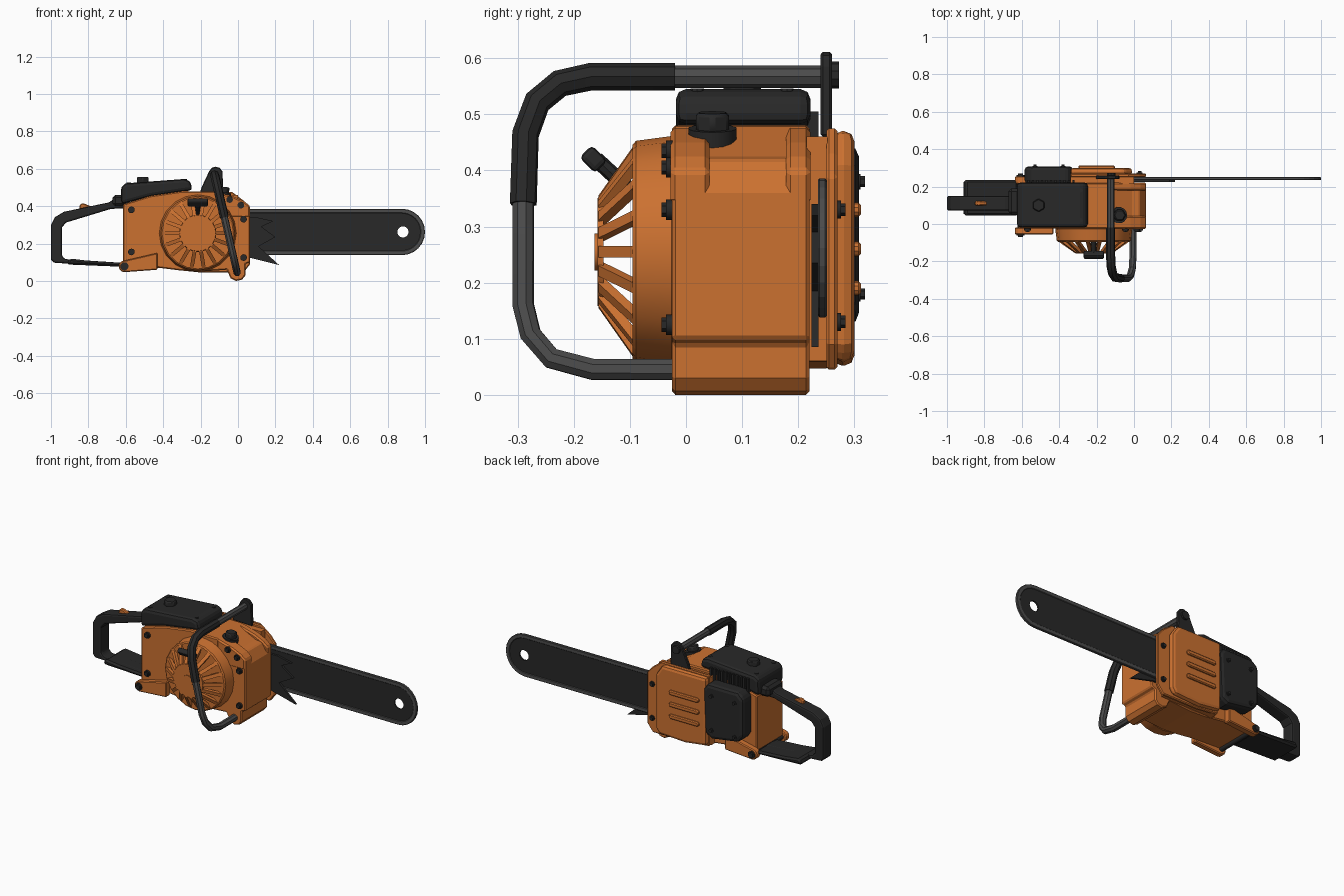
import bpy, bmesh, math
from mathutils import Vector, Matrix

if "Cube" in bpy.data.objects:
    bpy.data.objects.remove(bpy.data.objects["Cube"])


def material(name, rgb):
    m = bpy.data.materials.new(name)
    m.diffuse_color = (*rgb, 1)
    m.use_nodes = True
    m.node_tree.nodes["Principled BSDF"].inputs["Base Color"].default_value = m.diffuse_color
    return m


ORANGE = material("orange", (0.60, 0.165, 0.03))
BLACK = material("black", (0.021, 0.021, 0.021))
GREY = material("steel grey", (0.07, 0.07, 0.07))


def finish(name, bm, mat, bevel=0, segs=1, smooth=False):
    bmesh.ops.recalc_face_normals(bm, faces=bm.faces)
    me = bpy.data.meshes.new(name)
    bm.to_mesh(me)
    bm.free()
    me.materials.append(mat)
    ob = bpy.data.objects.new(name, me)
    bpy.context.collection.objects.link(ob)
    if bevel:
        b = ob.modifiers.new("bevel", "BEVEL")
        b.width, b.segments = bevel, segs
        b.limit_method, b.angle_limit = "ANGLE", math.radians(40)
    if smooth:
        bpy.ops.object.select_all(action="DESELECT")
        ob.select_set(True)
        bpy.context.view_layer.objects.active = ob
        bpy.ops.object.shade_smooth_by_angle(angle=math.radians(35))
    return ob


def prism(name, pts, y0, y1, mat, bevel=0, segs=1, hole=None, bm=None, mtx=None):
    """Extrude an (x, z) outline along y, optionally with a hole."""
    own = bm is None
    bm = bm or bmesh.new()
    if hole:
        edges = []
        for loop in (pts, hole):
            vs = [bm.verts.new((x, y0, z)) for x, z in loop]
            edges += [bm.edges.new((vs[i - 1], vs[i])) for i in range(len(vs))]
        geom = bmesh.ops.triangle_fill(bm, edges=edges, use_beauty=True)["geom"]
        faces = [g for g in geom if isinstance(g, bmesh.types.BMFace)]
        ext = bmesh.ops.extrude_face_region(bm, geom=faces, use_keep_orig=True)["geom"]
        for g in ext:
            if isinstance(g, bmesh.types.BMVert):
                g.co.y = y1
    else:
        a, b = ([bm.verts.new((x, y, z)) for x, z in pts] for y in (y0, y1))
        if mtx:
            for v in a + b:
                v.co = mtx @ v.co
        bm.faces.new(a)
        bm.faces.new(b[::-1])
        for i in range(len(pts)):
            bm.faces.new((a[i - 1], b[i - 1], b[i], a[i]))
    if own:
        return finish(name, bm, mat, bevel, segs)


def box(name, x, y, z, mat, bevel=0, segs=1):
    return prism(name, [(x[0], z[0]), (x[1], z[0]), (x[1], z[1]), (x[0], z[1])], *y, mat, bevel, segs)


def cyl(name, p0, p1, r0, mat, r1=None, n=12, bevel=0):
    p0, p1 = Vector(p0), Vector(p1)
    d = p1 - p0
    m = Matrix.Translation((p0 + p1) / 2) @ d.to_track_quat("Z", "Y").to_matrix().to_4x4()
    bm = bmesh.new()
    bmesh.ops.create_cone(bm, cap_ends=True, segments=n, radius1=r0,
                          radius2=r0 if r1 is None else r1, depth=d.length, matrix=m)
    return finish(name, bm, mat, bevel, 1, True)


def bolt(name, x, z, y, side, r=0.016):
    cyl(name, (x, y - side * 0.01, z), (x, y + side * 0.006, z), r, BLACK, n=12)
    cyl(name + "_head", (x, y, z), (x, y + side * 0.014, z), r * 0.7, BLACK, n=6)


def tube(name, path, r, mat):
    cu = bpy.data.curves.new(name, "CURVE")
    cu.dimensions, cu.bevel_depth, cu.bevel_resolution, cu.use_fill_caps = "3D", r, 2, True
    sp = cu.splines.new("POLY")
    sp.points.add(len(path) - 1)
    for p, (y, z) in zip(sp.points, path):
        p.co = (-0.125 + (0.567 - z) * 0.23, y, z, 1)
    cu.materials.append(mat)
    ob = bpy.data.objects.new(name, cu)
    bpy.context.collection.objects.link(ob)
    bpy.ops.object.select_all(action="DESELECT")
    ob.select_set(True)
    bpy.context.view_layer.objects.active = ob
    bpy.ops.object.convert(target="MESH")
    bpy.ops.object.shade_smooth_by_angle(angle=math.radians(35))


def circle(cx, cz, r, n=16, a0=0, a1=360):
    k = n if a1 - a0 == 360 else n - 1
    return [(cx + r * math.cos(math.radians(a0 + (a1 - a0) * i / k)),
             cz + r * math.sin(math.radians(a0 + (a1 - a0) * i / k))) for i in range(n)]


# Engine body with its rounded front foot
prism("engine_body", [(-.615, .08), (-.615, .41), (-.47, .455), (-.3, .48), (-.12, .478), (-.01, .425),
      (.03, .42), (.065, .36), (.065, .1), (.04, .09), (.04, .03), (.022, .007), (-.01, 0), (-.04, .015),
      (-.06, .06), (-.2, .05), (-.3, .055), (-.42, .07)], -.025, .22, ORANGE, .006)
for nm, y in (("front", (-.028, .042)), ("back", (.178, .222))):
    prism(f"corner_block_{nm}", [(-.12, .478), (-.02, .45), (.035, .425), (.065, .4), (.065, .34), (-.12, .34)],
          *y, ORANGE, .008)

# Starter cover: stepped disc, open cone of ribs, hub
FX, FZ = -.215, .255
cyl("starter_cover", (FX, -.02, FZ), (FX, -.095, FZ), .207, ORANGE, .197, 20, .006)
bm = bmesh.new()
for i in range(18):
    turn = Matrix.Translation((FX, 0, FZ)) @ Matrix.Rotation(i * math.tau / 18, 4, "Y") @ Matrix.Rotation(math.pi / 2, 4, "X")
    # local x is radius, local z becomes -y, local y becomes thickness
    prism("", [(.195, .09), (.1, .156), (.07, .156), (.165, .09)], -.01, .01, ORANGE, bm=bm, mtx=turn)
finish("starter_ribs", bm, ORANGE)
cyl("starter_hub", (FX, -.147, FZ), (FX, -.158, FZ), .1, ORANGE, .096, 20)
cyl("starter_hub_cap", (FX, -.15, FZ), (FX, -.163, FZ), .033, ORANGE, n=16)

# Starter pull grip
cyl("pull_stem", (FX, -.09, .355), (FX, -.16, .42), .014, BLACK, n=8)
grip = box("pull_grip", (-.055, .055), (-.02, .02), (-.016, .016), BLACK, .009, 2)
grip.location, grip.rotation_euler = (FX, -.165, .42), (math.radians(-45), 0, 0)

# Clutch cover on the back, with a gap for the bar
box("clutch_inner", (-.34, 0), (.215, .252), (.06, .46), ORANGE)
prism("clutch_plate", [(-.34, .06), (-.2, .045), (.03, .045), (.065, .09), (.065, .39), (.03, .43),
      (-.03, .475), (-.34, .475)], .25, .27, ORANGE, .005)
prism("clutch_cover", [(-.34, .07), (-.2, .052), (-.03, .06), (-.01, .09), (-.01, .41), (-.05, .47),
      (-.34, .47)], .26, .3, ORANGE, .018, 2)
for i in range(3):
    z = .19 + .07 * i
    prism(f"clutch_rib_{i}", circle(-.115, z, .013, 6, -90, 90) + circle(-.285, z, .013, 6, 90, 270),
          .295, .312, ORANGE, .005)

# Muffler and cooling fins
prism("muffler", [(-.585, .19), (-.55, .15), (-.38, .125), (-.335, .15), (-.325, .41), (-.35, .445),
      (-.55, .445), (-.585, .41)], .215, .308, BLACK, .02, 2)
for x in (-.53, -.38):
    for z in (.165, .365):
        bolt("muffler_bolt", x, z + .015, .305, 1, .014)
for i in range(11):
    x = -.57 + .024 * i
    box(f"cooling_fin_{i}", (x, x + .012), (.19, .236), (.42, .505), BLACK)

# Air filter cover, its knob and screws
prism("filter_cover", [(-.625, .41), (-.625, .505), (-.6, .522), (-.29, .545), (-.255, .535), (-.243, .485),
      (-.3, .478), (-.47, .452)], -.018, .222, BLACK, .018, 2)
cyl("filter_knob", (-.51, .1, .515), (-.51, .1, .556), .036, BLACK, n=6, bevel=.005)
for x, z in ((-.585, .52), (-.285, .54)):
    for y in (.02, .18):
        cyl("filter_screw", (x, y, z - .02), (x, y, z + .006), .012, BLACK, n=8)

# Fuel cap
cyl("fuel_cap_base", (-.085, .047, .445), (-.08, .047, .475), .044, BLACK, n=14)
cyl("fuel_cap", (-.08, .047, .465), (-.076, .047, .503), .034, BLACK, n=6, bevel=.006)

# Rear handle, foot plate, triggers
prism("rear_handle", [(-.58, .47), (-.63, .46), (-.69, .42), (-.93, .37), (-.98, .34), (-1, .3), (-1, .115),
      (-.985, .097), (-.62, .078), (-.62, .097), (-.925, .117), (-.942, .135), (-.942, .285), (-.92, .312),
      (-.68, .385), (-.58, .39)], .072, .15, BLACK, .014, 2)
prism("handle_foot_plate", [(-.915, .088), (-.62, .076), (-.62, .096), (-.8, .108), (-.9, .12)],
      .045, .235, BLACK, .01)
box("handle_mount", (-.67, -.6), (.05, .19), (.4, .46), BLACK, .015)
prism("throttle_lock", [(-.85, .385), (-.845, .408), (-.83, .416), (-.8, .405), (-.77, .39)], .098, .122, ORANGE, .005)

# Rear lugs joined by a rod
for nm, y, side in (("front", (-.055, -.02), -1), ("back", (.215, .255), 1)):
    prism(f"rear_lug_{nm}", circle(-.607, .078, .031, 8, 90, 270) + [(-.43, .06), (-.43, .15)], *y, ORANGE, .005)
    bolt(f"rear_lug_bolt_{nm}", -.607, .078, y[0] if side < 0 else y[1], side, .022)
cyl("rear_lug_rod", (-.607, -.03, .078), (-.607, .23, .078), .015, BLACK)

# Body bolts
for x, z in ((-.57, .38), (-.57, .155), (.03, .33), (.03, .125), (-.045, .435), (.015, .405)):
    bolt("front_bolt", x, z, -.03, -1, .018)
for z in (.33, .13):
    bolt("clutch_bolt", .03, z, .27, 1, .016)

# Guide bar with nose hole, lighter chain around it, spikes


def bar(r, left):
    return [(left, .262 - r)] + circle(.876, .262, r, 13, -90, 90) + [(left, .262 + r)]


nose = circle(.882, .262, .03)
prism("guide_bar", bar(.106, -.05), .238, .248, BLACK, hole=nose)
prism("chain", bar(.124, -.052), .235, .251, GREY, .003, hole=bar(.1, -.048))
prism("bumper_spikes", [(.0, .34), (.1, .34), (.19, .32), (.125, .29), (.2, .235), (.11, .185), (.22, .085),
      (.06, .125), (.0, .125)], .224, .236, BLACK)

# Front handle: tube plus rubber grip, slanting forward as it drops
path = [(.262, .567), (-.02, .567), (-.17, .567), (-.225, .555), (-.265, .522), (-.286, .465), (-.29, .34),
        (-.29, .16), (-.277, .108), (-.24, .065), (-.165, .045), (-.01, .045)]
tube("front_handle", path, .02, GREY)
tube("front_handle_grip", path[1:7], .0245, BLACK)

# Handle bracket
prism("handle_bracket", [(-.205, .465), (-.195, .5), (-.155, .585), (-.14, .605), (-.12, .611), (-.098, .605),
      (-.083, .585), (-.078, .46)], .24, .26, BLACK, .004)
cyl("bracket_bolt", (-.122, .255, .57), (-.122, .273, .57), .024, BLACK, n=10)
